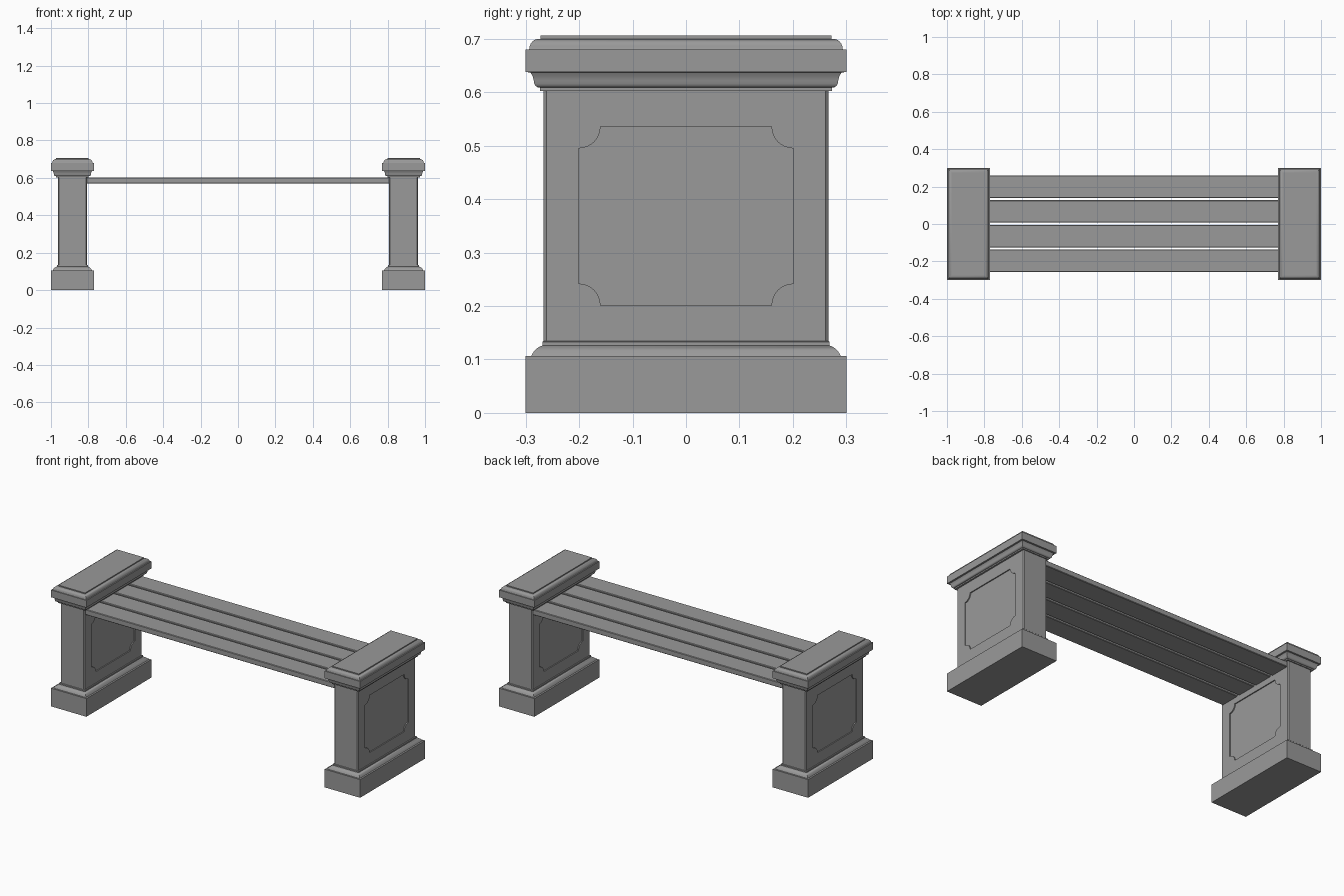
import bpy
import bmesh
from math import sin, cos, pi, radians

if "Cube" in bpy.data.objects:
    bpy.data.objects.remove(bpy.data.objects["Cube"])

PED_X, HX, HY = 0.8855, 0.1145, 0.30   # pedestal centre and half sizes

stone = bpy.data.materials.new("dark_grey")
stone.diffuse_color = (0.32, 0.32, 0.32, 1)
stone.use_nodes = True
stone.node_tree.nodes["Principled BSDF"].inputs["Base Color"].default_value = stone.diffuse_color


def new_object(name, bm):
    bmesh.ops.recalc_face_normals(bm, faces=bm.faces[:])
    mesh = bpy.data.meshes.new(name)
    bm.to_mesh(mesh)
    bm.free()
    mesh.materials.append(stone)
    ob = bpy.data.objects.new(name, mesh)
    bpy.context.collection.objects.link(ob)
    return ob


def activate(ob):
    bpy.ops.object.select_all(action='DESELECT')
    ob.select_set(True)
    bpy.context.view_layer.objects.active = ob


def moulding(name, profile, cx):
    """Stack rectangular rings; profile holds (inset, z) pairs."""
    bm = bmesh.new()
    rings = []
    for d, z in profile:
        x, y = HX - d, HY - d
        rings.append([bm.verts.new((cx + sx * x, sy * y, z))
                      for sx, sy in ((-1, -1), (1, -1), (1, 1), (-1, 1))])
    for a, b in zip(rings, rings[1:]):
        for i in range(4):
            j = (i + 1) % 4
            bm.faces.new((a[i], a[j], b[j], b[i]))
    bm.faces.new(rings[0][::-1])
    bm.faces.new(rings[-1])
    activate(new_object(name, bm))
    bpy.ops.object.shade_smooth_by_angle(angle=radians(35))


def box(name, x, y, z, bevel, vertical_only=False):
    """Box from (min, max) ranges with chamfered edges."""
    bm = bmesh.new()
    bmesh.ops.create_cube(bm, size=1)
    for v in bm.verts:
        for i, r in enumerate((x, y, z)):
            v.co[i] = r[0] if v.co[i] < 0 else r[1]
    edges = [e for e in bm.edges if not vertical_only
             or abs(e.verts[0].co.z - e.verts[1].co.z) > 0.1]
    bmesh.ops.bevel(bm, geom=edges, offset=bevel, segments=1,
                    profile=0.5, affect='EDGES')
    return new_object(name, bm)


def panel_cutter(cx):
    """Prism with scooped corners, used to recess the panel."""
    z0, z1, w, r, n = 0.201, 0.536, 0.201, 0.041, 8
    pts = []
    for y, z, start in ((-w, z0, 90), (w, z0, 180), (w, z1, 270), (-w, z1, 360)):
        for k in range(n + 1):
            a = radians(start - 90 * k / n)
            pts.append((y + r * cos(a), z + r * sin(a)))
    bm = bmesh.new()
    a = [bm.verts.new((cx - 0.02, y, z)) for y, z in pts]
    b = [bm.verts.new((cx + 0.02, y, z)) for y, z in pts]
    bm.faces.new(a)
    bm.faces.new(b[::-1])
    for i in range(len(pts)):
        j = (i + 1) % len(pts)
        bm.faces.new((a[i], b[i], b[j], a[j]))
    ob = new_object("panel_cutter", bm)
    ob.hide_render = True
    return ob


# profiles: plinth with rounded shoulder, cap with cove below and rounded top
arc = [k / 6 * pi / 2 for k in range(7)]
plinth = [(0, 0), (0, 0.106), (0.010, 0.106), (0.013, 0.112), (0.018, 0.118),
          (0.024, 0.123), (0.031, 0.126), (0.031, 0.133), (0.033, 0.135)]
cap = [(0.036, 0.602), (0.027, 0.602), (0.027, 0.609), (0.023, 0.609),
       (0.018, 0.612), (0.016, 0.616), (0.015, 0.622), (0.013, 0.630),
       (0.009, 0.637), (0, 0.638), (0, 0.680), (0.006, 0.680)]
cap += [(0.025 - 0.018 * cos(t), 0.682 + 0.018 * sin(t)) for t in arc]
cap += [(0.028, 0.700), (0.028, 0.706)]

# two pedestals
SHAFT_HX, SHAFT_HY = 0.078, 0.267
for side, s in (("left", -1), ("right", 1)):
    cx = s * PED_X
    moulding(side + "_plinth", plinth, cx)
    moulding(side + "_cap", cap, cx)
    shaft = box(side + "_shaft", (cx - SHAFT_HX, cx + SHAFT_HX),
                (-SHAFT_HY, SHAFT_HY), (0.13, 0.606), 0.006, True)
    # recessed panel on the inner and outer faces
    for f in (-1, 1):
        cutter = panel_cutter(cx + f * (SHAFT_HX + 0.02 - 0.006))
        mod = shaft.modifiers.new("panel", 'BOOLEAN')
        mod.operation = 'DIFFERENCE'
        mod.solver = 'EXACT'
        mod.object = cutter
        activate(shaft)
        bpy.ops.object.modifier_apply(modifier=mod.name)
        bpy.data.objects.remove(cutter)

# four seat slats
for i in range(4):
    y = 0.001 + (i - 1.5) * 0.132
    box(f"seat_slat_{i + 1}", (-0.815, 0.815), (y - 0.06, y + 0.06),
        (0.570, 0.602), 0.003)
